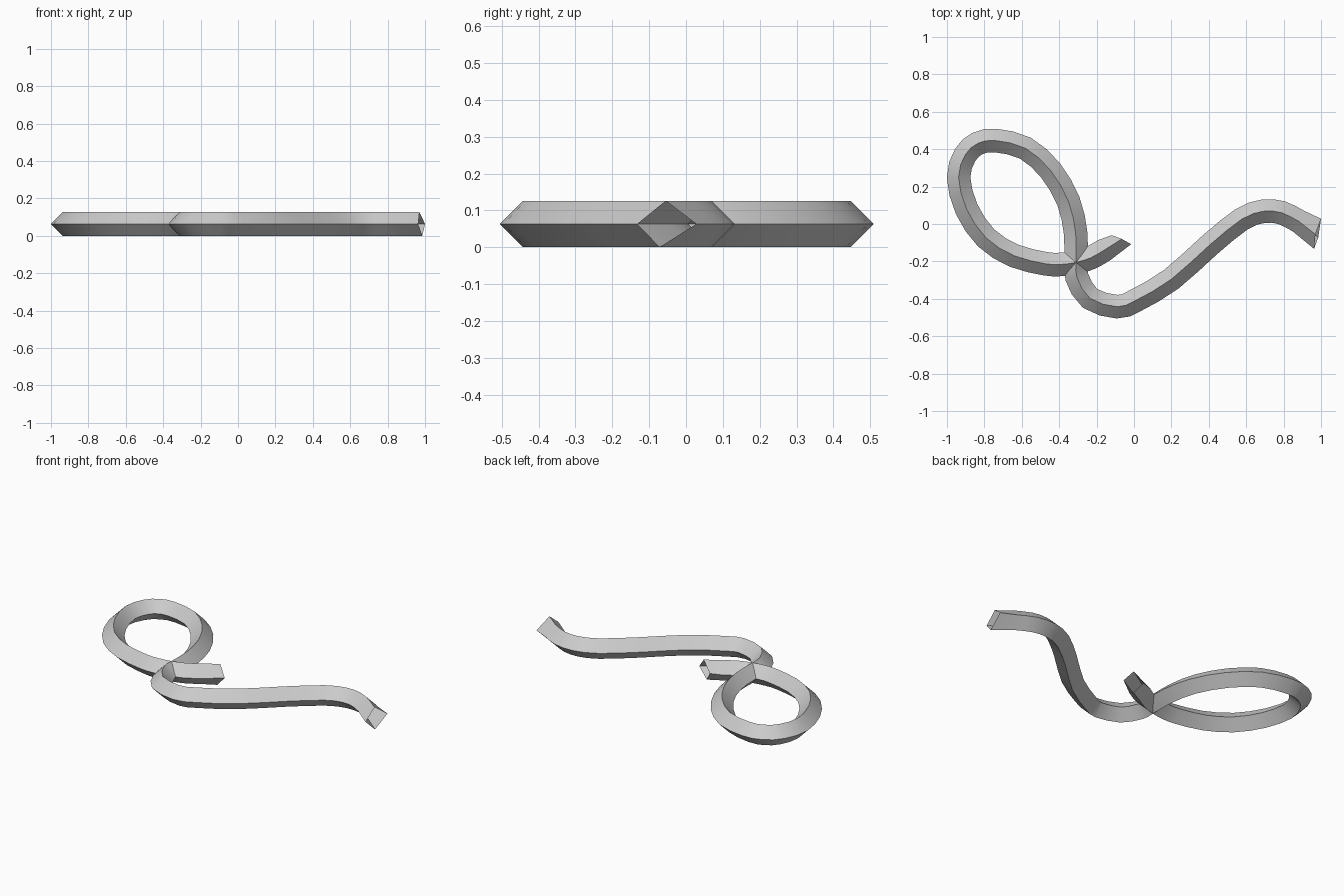
import bpy, bmesh
from mathutils import Vector

if "Cube" in bpy.data.objects:
    bpy.data.objects.remove(bpy.data.objects["Cube"])

R = 0.063  # half width of the diamond section

# centre line of the looping tube (top view)
PATH = [(-0.16, -0.14), (-0.23, -0.18), (-0.31, -0.205), (-0.39, -0.216), (-0.47, -0.213),
        (-0.64, -0.17), (-0.79, -0.075), (-0.895, 0.08), (-0.938, 0.25), (-0.902, 0.37),
        (-0.835, 0.431), (-0.74, 0.446), (-0.58, 0.405), (-0.445, 0.285), (-0.35, 0.12),
        (-0.312, -0.05), (-0.31, -0.205), (-0.305, -0.285), (-0.235, -0.398),
        (-0.09, -0.442), (0.01, -0.408), (0.2, -0.295), (0.405, -0.112),
        (0.575, 0.025), (0.69, 0.068), (0.79, 0.06), (0.88, 0.015)]
# obliquely cut end rings: left, top, right, bottom
START = [(-0.12, -0.06, R), (-0.065, -0.08, 2 * R), (-0.015, -0.108, R), (-0.075, -0.095, 0)]
END = [(1.0, 0.028, R), (0.97, -0.055, 2 * R), (0.963, -0.133, R), (0.985, -0.072, 0)]


def smooth_path(pts, steps=2):
    p = [Vector(q) for q in pts]
    p = [2 * p[0] - p[1]] + p + [2 * p[-1] - p[-2]]
    out = []
    for a, b, c, d in zip(p, p[1:], p[2:], p[3:]):
        for k in range(steps):
            t = k / steps
            out.append(0.5 * (2 * b + (c - a) * t + (2 * a - 5 * b + 4 * c - d) * t * t
                              + (3 * b - a - 3 * c + d) * t ** 3))
    return out + [p[-2]]


# diamond rings along the path
path = smooth_path(PATH)
rings = [START]
for i, c in enumerate(path):
    t = (path[min(i + 1, len(path) - 1)] - path[max(i - 1, 0)]).normalized()
    n = Vector((-t.y, t.x)) * R
    l, r = c + n, c - n
    rings.append([(l.x, l.y, R), (c.x, c.y, 2 * R), (r.x, r.y, R), (c.x, c.y, 0)])
# the start runs backwards along the path, so swap its sides
rings[0] = [START[2], START[1], START[0], START[3]]
rings.append(END)
# the path leaves the start end heading -x: its left side faces -y

bm = bmesh.new()
vr = [[bm.verts.new(v) for v in ring] for ring in rings]
for a, b in zip(vr, vr[1:]):
    for k in range(4):
        j = (k + 1) % 4
        bm.faces.new((a[k], b[k], b[j], a[j]))
bmesh.ops.recalc_face_normals(bm, faces=bm.faces)
mesh = bpy.data.meshes.new("looping_tube")
bm.to_mesh(mesh)
bm.free()
tube = bpy.data.objects.new("looping_tube", mesh)
bpy.context.collection.objects.link(tube)
bpy.context.view_layer.objects.active = tube
tube.select_set(True)
bpy.ops.object.shade_smooth_by_angle(angle=0.87)
